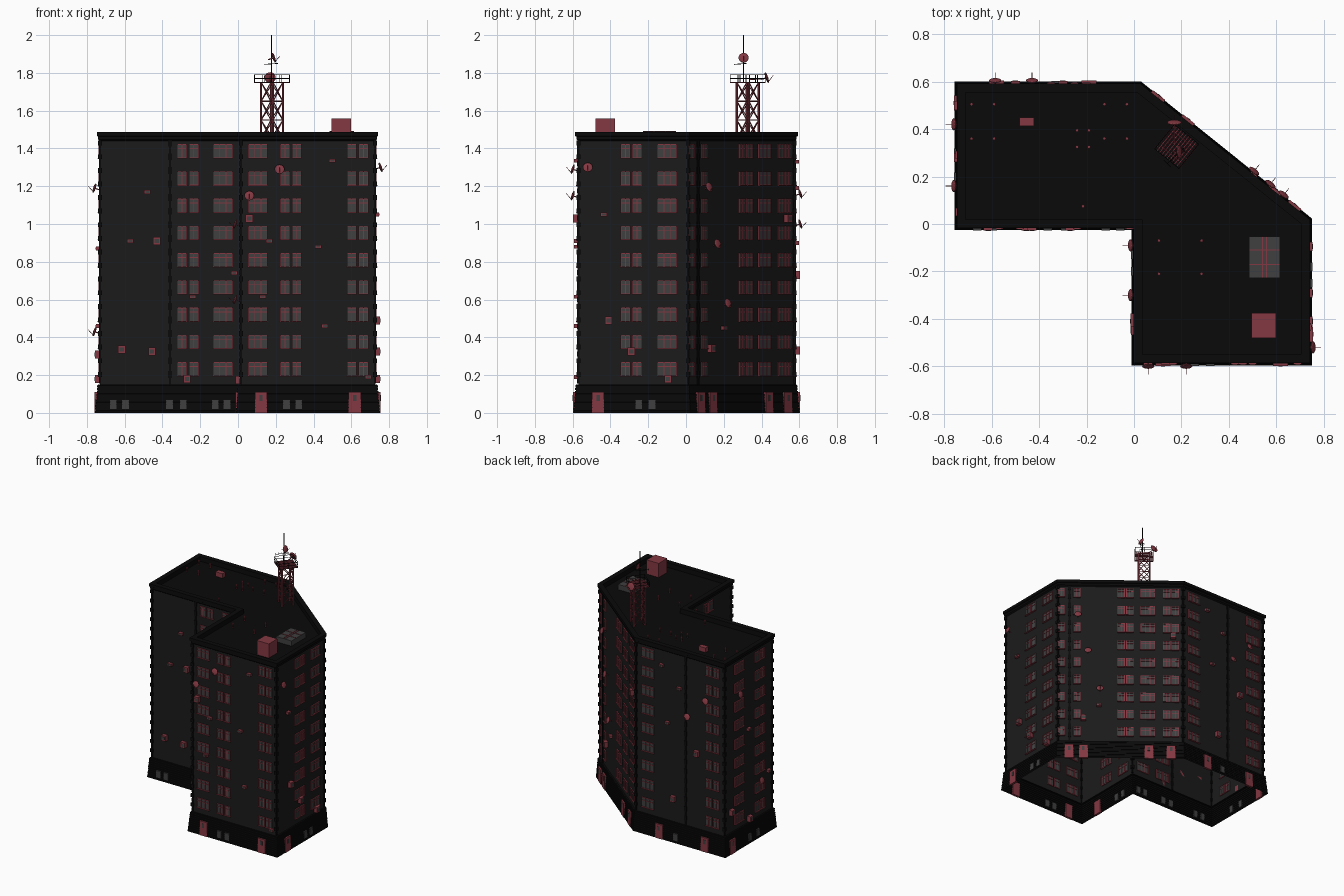
import bpy, bmesh, math
from mathutils import Matrix, Vector

if "Cube" in bpy.data.objects:
    bpy.data.objects.remove(bpy.data.objects["Cube"])

def material(name, c):
    m = bpy.data.materials.new(name)
    m.diffuse_color = (*c, 1)
    m.use_nodes = True
    m.node_tree.nodes["Principled BSDF"].inputs["Base Color"].default_value = m.diffuse_color
    return m

WALL = material("wall_dark", (0.011, 0.011, 0.011))
BLACK = material("trim_black", (0.003, 0.003, 0.003))
RED = material("red_paint", (0.23, 0.04, 0.055))
GLASS = material("glass_grey", (0.05, 0.05, 0.05))

parts = {}

def part(name, mat):
    return parts.setdefault(name, (bmesh.new(), mat))[0]

def box(bm, M, c, s):
    bmesh.ops.create_cube(bm, size=1, matrix=M @ Matrix.Translation(c) @ Matrix.Diagonal((*s, 1)))

def rod(bm, a, b, r=0.003, n=6):
    a, b = Vector(a), Vector(b)
    d = b - a
    M = Matrix.Translation((a + b) / 2) @ d.to_track_quat('Z', 'Y').to_matrix().to_4x4()
    bmesh.ops.create_cone(bm, cap_ends=True, segments=n, radius1=r, radius2=r, depth=d.length, matrix=M)

# Plan outline, counter-clockwise. Walls: 0 left wing front, 1 court side,
# 2 right wing front, 3 right side, 4 diagonal, 5 back, 6 left side
PLAN = [Vector(p) for p in ((-0.73, 0), (0.015, 0), (0.015, -0.57), (0.725, -0.57),
                            (0.725, 0.01), (0.02, 0.575), (-0.73, 0.575))]
N = len(PLAN)

def normal(i):
    d = (PLAN[(i + 1) % N] - PLAN[i % N]).normalized()
    return Vector((d.y, -d.x))

def outline(off):
    return [p + (normal(i - 1) + normal(i)) * off / (1 + normal(i - 1).dot(normal(i)))
            for i, p in enumerate(PLAN)]

def at(i, v, z, off=0.0):
    """Frame on wall i at world x (or y) = v: local x along wall, y outward."""
    a, b, n = PLAN[i], PLAN[(i + 1) % N], normal(i)
    k = 0 if i in (0, 2, 5) else 1
    p = a.lerp(b, (v - a[k]) / (b[k] - a[k])) + n * off
    return Matrix(((-(-n.y), n.x, 0, p.x), (-n.x, n.y, 0, p.y), (0, 0, 1, z), (0, 0, 0, 1)))

def skin(name, mat, profile, cap=False):
    """Sweep an (offset, z) profile round the plan."""
    bm = part(name, mat)
    rings = [[bm.verts.new((*p, z)) for p in outline(o)] for o, z in profile]
    for r, s in zip(rings, rings[1:]):
        for i in range(N):
            j = (i + 1) % N
            bm.faces.new((r[i], r[j], s[j], s[i]))
    if cap:
        bm.faces.new(rings[-1])

# Plinth of stepped courses, main walls, parapet with sunken roof deck
plinth = []
for k in range(10):
    o, z = 0.026 - 0.0012 * k, 0.015 * k
    plinth += [(o, z), (o, z + 0.011), (o - 0.004, z + 0.012), (o - 0.004, z + 0.015)]
skin("plinth", BLACK, plinth + [(0, 0.15)])
skin("main_walls", WALL, [(0, 0.15), (0, 1.445)])
skin("parapet_and_roof", BLACK, [(0, 1.44), (0.01, 1.448), (0.01, 1.462), (0.017, 1.466),
                                 (0.017, 1.487), (-0.02, 1.487), (-0.02, 1.45)], cap=True)

# Quoins on corners and dark vertical joints
q = part("corner_quoins", BLACK)
for p in PLAN:
    for k in range(36):
        w = 0.022 if k % 2 else 0.012
        box(q, Matrix.Translation((*p, 0.168 + k * 0.036)), (0, 0, 0), (w, w, 0.026))
        box(q, Matrix.Translation((*p, 0.168 + k * 0.036)), (0, 0, 0.018), (0.01, 0.01, 0.012))
for wall, v in ((0, -0.36), (5, -0.40), (4, 0.062)):
    for k in range(36):
        box(q, at(wall, v, 0.168 + k * 0.036), (0, 0, 0), (0.02 if k % 2 else 0.012, 0.014, 0.036))

# Windows: red frame bars over grey panes
def window(M, w, h, panes, transom=True):
    fr, gl = part("window_frames", RED), part("window_panes", GLASS)
    t = 0.0045
    box(gl, M, (0, 0, 0), (w, 0.008, h))
    for k in range(panes + 1):
        box(fr, M, (-w / 2 + w * k / panes, 0, 0), (t, 0.016, h + t))
    for z in (-h / 2, h / 2) + ((h * 0.2,) if transom else ()):
        box(fr, M, (0, 0, z), (w, 0.015, t))
    box(fr, M, (0, 0.004, -h / 2 - 0.002), (w + 0.008, 0.018, 0.004))

COLUMNS = {0: ((-0.265, 'pair'), (-0.08, 'wide')),
           1: ((-0.29, 'pair'), (-0.10, 'wide')),
           2: ((0.105, 'wide'), (0.28, 'pair'), (0.633, 'pair')),
           3: ((-0.29, 'pair'), (-0.10, 'wide')),
           4: ((0.025, 'one'), (0.095, 'one'), (0.315, 'pair'), (0.415, 'wide'), (0.52, 'pair')),
           5: ((-0.08, 'wide'), (-0.63, 'pair')),
           6: ((0.40, 'pair'), (0.15, 'pair'))}
for wall, cols in COLUMNS.items():
    for v, kind in cols:
        for f in range(9):
            M = at(wall, v, 0.232 + f * 0.1442)
            if kind == 'wide':
                window(M, 0.1, 0.07, 3)
            elif kind == 'one':
                window(M, 0.046, 0.07, 2)
            else:
                for s in (-1, 1):
                    window(M @ Matrix.Translation((s * 0.031, 0, 0)), 0.048, 0.07, 2)

# Plinth windows and doors
CELLAR = {0: (-0.66, -0.595, -0.363, -0.29, -0.12, -0.058), 1: (-0.2, -0.13), 2: (0.257, 0.322),
          3: (-0.25, -0.18), 5: (-0.2, -0.33), 6: (0.3, 0.2)}
for wall, vs in CELLAR.items():
    for v in vs:
        box(part("cellar_windows", GLASS), at(wall, v, 0.046, 0.022), (0, 0, 0), (0.036, 0.012, 0.052))
DOORS = {1: (-0.41,), 2: (0.122, 0.618), 3: (-0.465,), 4: (0.06, 0.125, 0.42, 0.52),
         5: (-0.19, -0.58), 6: (0.51,)}
for wall, vs in DOORS.items():
    for v in vs:
        M = at(wall, v, 0, 0.02)
        box(part("doors", RED), M, (0, 0, 0.055), (0.064, 0.018, 0.11))
        box(part("door_panes", GLASS), M, (0, 0.008, 0.078), (0.018, 0.006, 0.032))

# Satellite dishes
def dish(M, r, tilt=-18):
    bm = part("satellite_dishes", RED)
    D = M @ Matrix.Rotation(math.radians(-tilt), 4, 'X')
    bmesh.ops.create_uvsphere(bm, u_segments=16, v_segments=8, radius=1,
                              matrix=D @ Matrix.Diagonal((r, 0.007, r, 1)))
    rod(bm, D @ Vector((0, 0, -r * 0.8)), D @ Vector((0, 0.035, 0)), 0.0015)
    rod(bm, M @ Vector((0, -0.03, -0.01)), M.translation, 0.003)

DISHES = {1: ((-0.09, 1.0), (-0.30, 0.6)), 2: ((0.06, 1.15), (0.22, 1.29)), 3: ((-0.52, 1.3),),
          4: ((0.10, 1.195), (0.145, 0.895), (0.2, 0.58)), 5: ((-0.585, 1.16), (-0.43, 1.0)),
          6: ((0.42, 1.19), (0.16, 0.43))}
for wall, ds in DISHES.items():
    for v, z in ds:
        dish(at(wall, v, z, 0.03), 0.026)

# Air conditioners (large) and vent boxes (small) on the walls
LARGE = {0: ((-0.615, 0.335), (-0.455, 0.325), (-0.27, 0.18), (-0.43, 0.91)), 2: ((0.06, 1.03),),
         3: ((-0.41, 0.49), (-0.29, 0.325), (-0.095, 0.18)), 4: ((0.125, 0.34), (0.53, 1.03)),
         5: ((-0.3, 0.33), (-0.5, 0.73)), 6: ((0.5, 0.31), (0.28, 0.18)), 1: ((-0.45, 0.175),)}
SMALL = {0: ((-0.57, 0.91), (-0.48, 1.17), (-0.24, 0.615), (-0.02, 0.74)),
         2: ((0.13, 0.615), (0.165, 0.91), (0.425, 0.88), (0.46, 0.46), (0.5, 1.335), (0.69, 0.19)),
         3: ((-0.435, 1.05),), 4: ((0.195, 0.45),), 5: ((-0.2, 1.33), (-0.35, 1.19), (-0.25, 0.9)),
         6: ((0.29, 0.87), (0.05, 0.46))}
for table, s in ((LARGE, (0.038, 0.028, 0.042)), (SMALL, (0.034, 0.022, 0.02))):
    for wall, us in table.items():
        for v, z in us:
            M = at(wall, v, z, s[1] / 2)
            box(part("wall_units", RED), M, (0, 0, 0), s)
            box(part("unit_grilles", GLASS), M, (0, s[1] / 2, 0), (s[0] * 0.6, 0.003, s[2] * 0.5))

# Roof items: stair box, skylight, small unit, vent pipes
I = Matrix.Identity(4)
box(part("roof_box", RED), I, (0.547, -0.428, 1.503), (0.102, 0.104, 0.112))
box(part("skylight_glass", GLASS), I, (0.55, -0.14, 1.47), (0.13, 0.176, 0.04))
sk = part("skylight_bars", RED)
for dx in (-0.008, 0.008):
    box(sk, I, (0.55 + dx, -0.14, 1.49), (0.004, 0.176, 0.006))
for dy in (-0.03, 0.03):
    box(sk, I, (0.55, -0.14 + dy, 1.49), (0.13, 0.004, 0.006))
box(part("roof_unit", RED), I, (-0.452, 0.432, 1.467), (0.06, 0.036, 0.035))
vents = part("roof_vents", RED)
spots = [(-0.215, 0.075)]
for xs, ys in (((-0.685, -0.59), (0.36, 0.505)), ((-0.125, -0.03), (0.36, 0.505)),
               ((-0.24, -0.19), (0.325, 0.395)), ((0.105, 0.285), (-0.07, -0.21))):
    spots += [(x, y) for x in xs for y in ys]
for x, y in spots:
    rod(vents, (x, y, 1.45), (x, y, 1.487), 0.004, 8)
    rod(vents, (x, y, 1.476), (x, y, 1.485), 0.007, 8)

# Lattice tower turned to match the diagonal wall
T = Matrix.Translation((0.18, 0.327, 0)) @ Matrix.Rotation(math.radians(-39), 4, 'Z')
tower = part("lattice_tower", RED)
h = 0.041
corners = [(-h, -h), (h, -h), (h, h), (-h, h)]
def P(c, z, k=1):
    return T @ Vector((c[0] * k, c[1] * k, z))
levels = [1.45 + 0.1 * k for k in range(4)]
for a, b in zip(corners, corners[1:] + corners[:1]):
    rod(tower, P(a, 1.45), P(a, 1.75), 0.006)
    for z0, z1 in zip(levels, levels[1:]):
        rod(tower, P(a, z0), P(b, z1))
        rod(tower, P(b, z0), P(a, z1))
        rod(tower, P(a, z1), P(b, z1))
# Platform grating and railing
rail, K = part("tower_railing", BLACK), 0.066 / h
for a, b in zip(corners, corners[1:] + corners[:1]):
    for z in (1.75, 1.77, 1.79):
        rod(rail, P(a, z, K), P(b, z, K), 0.0018)
    rod(rail, P(a, 1.75, K), P(a, 1.79, K), 0.002)
    mid = ((a[0] + b[0]) / 2, (a[1] + b[1]) / 2)
    rod(rail, P(mid, 1.75, K), P(mid, 1.79, K), 0.002)
for k in range(11):
    o = -0.066 + 0.0132 * k
    box(tower, T, (o, 0, 1.749), (0.005, 0.132, 0.004))
    box(tower, T, (0, o, 1.747), (0.132, 0.003, 0.003))
# Mast, aerial and tower dishes
mast = part("mast_and_aerial", BLACK)
rod(mast, (0.177, 0.305, 1.75), (0.177, 0.305, 2.0), 0.003)
rod(mast, (0.14, 0.255, 1.845), (0.21, 0.32, 1.85), 0.002)
for k in range(5):
    x, y = 0.14 + 0.0165 * k, 0.255 + 0.015 * k
    rod(mast, (x - 0.015, y + 0.015, 1.847), (x + 0.015, y - 0.015, 1.847), 0.0012)
dish(Matrix.Translation((0.17, 0.428, 1.775)), 0.03)
rod(tower, (0.17, 0.34, 1.765), (0.17, 0.425, 1.77), 0.003)
dish(Matrix.Translation((0.19, 0.305, 1.88)) @ Matrix.Rotation(math.radians(-90), 4, 'Z'), 0.027)

# Turn every collected part into an object
for name, (bm, mat) in parts.items():
    me = bpy.data.meshes.new(name)
    bm.to_mesh(me)
    bm.free()
    me.materials.append(mat)
    bpy.context.collection.objects.link(bpy.data.objects.new(name, me))
